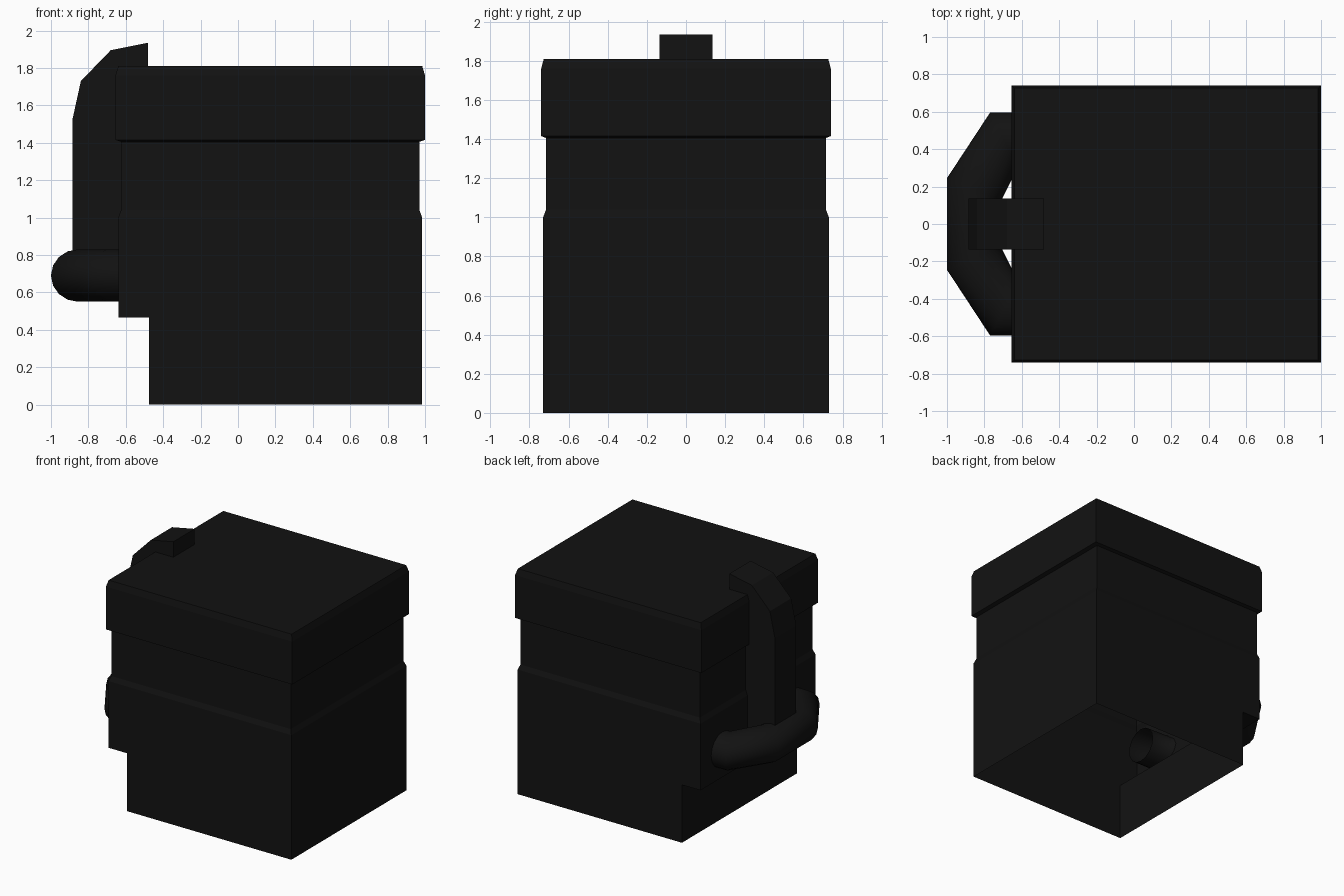
import bpy, bmesh
from math import cos, sin, pi, radians
from mathutils import Vector

if "Cube" in bpy.data.objects:
    bpy.data.objects.remove(bpy.data.objects["Cube"])

black = bpy.data.materials.new("black_plastic")
black.diffuse_color = (0.006, 0.006, 0.006, 1)
black.use_nodes = True
black.node_tree.nodes["Principled BSDF"].inputs["Base Color"].default_value = black.diffuse_color


def loft(bm, rings):
    """Join successive closed rings of points with quads."""
    loops = [[bm.verts.new(p) for p in ring] for ring in rings]
    for a, b in zip(loops, loops[1:]):
        n = len(a)
        for i in range(n):
            bm.faces.new((a[i], a[(i + 1) % n], b[(i + 1) % n], b[i]))
    return loops


def finish(bm, name, smooth_angle=None):
    bmesh.ops.remove_doubles(bm, verts=bm.verts[:], dist=0.0005)
    bmesh.ops.dissolve_degenerate(bm, edges=bm.edges[:], dist=0.0001)
    bmesh.ops.recalc_face_normals(bm, faces=bm.faces[:])
    mesh = bpy.data.meshes.new(name)
    bm.to_mesh(mesh)
    bm.free()
    mesh.materials.append(black)
    if smooth_angle:
        for p in mesh.polygons:
            p.use_smooth = True
        mesh.set_sharp_from_angle(angle=radians(smooth_angle))
    obj = bpy.data.objects.new(name, mesh)
    bpy.context.collection.objects.link(obj)
    return obj


# Body shell: stacked rectangles (z, left, right, half depth), open underneath
levels = [
    (0.00, -0.475, 0.985, 0.73),
    (0.465, -0.475, 0.985, 0.73),
    (0.465, -0.64, 0.985, 0.73),   # undercut step on the left
    (1.00, -0.64, 0.985, 0.73),
    (1.04, -0.625, 0.97, 0.715),   # waist
    (1.405, -0.625, 0.97, 0.715),
    (1.415, -0.655, 1.00, 0.74),   # lid
    (1.76, -0.655, 1.00, 0.74),
    (1.81, -0.64, 0.985, 0.727),
]
bm = bmesh.new()
loops = loft(bm, [[(l, -d, z), (r, -d, z), (r, d, z), (l, d, z)]
                  for z, l, r, d in levels])
bm.faces.new(loops[-1])
finish(bm, "container_body")

# Rear strap: side profile extruded across y, rising from the tube over the lid
profile = [(-0.885, 0.70), (-0.885, 1.525), (-0.84, 1.73), (-0.68, 1.895),
           (-0.48, 1.935), (-0.48, 1.80), (-0.62, 1.80), (-0.62, 0.70)]
bm = bmesh.new()
ends = loft(bm, [[(x, y, z) for x, z in profile] for y in (-0.135, 0.135)])
for end in ends:
    bm.faces.new(end)
finish(bm, "rear_strap")

# Bent tube: (outer, inner) points for each mitred section, mirrored in y
half = [((-0.45, 0.595), (-0.45, 0.315)),
        ((-0.77, 0.595), (-0.62, 0.305)),
        ((-1.00, 0.245), (-0.71, 0.125))]
sections = half + [((o[0], -o[1]), (i[0], -i[1])) for o, i in reversed(half)]
rings = []
for o, i in sections:
    o, i = Vector((*o, 0.69)), Vector((*i, 0.69))
    mid, arm = (o + i) / 2, (o - i) / 2
    rings.append([mid + arm * cos(a) + Vector((0, 0, 0.14 * sin(a)))
                  for a in (2 * pi * k / 16 for k in range(16))])
bm = bmesh.new()
loft(bm, rings)
finish(bm, "bent_tube", 60)
